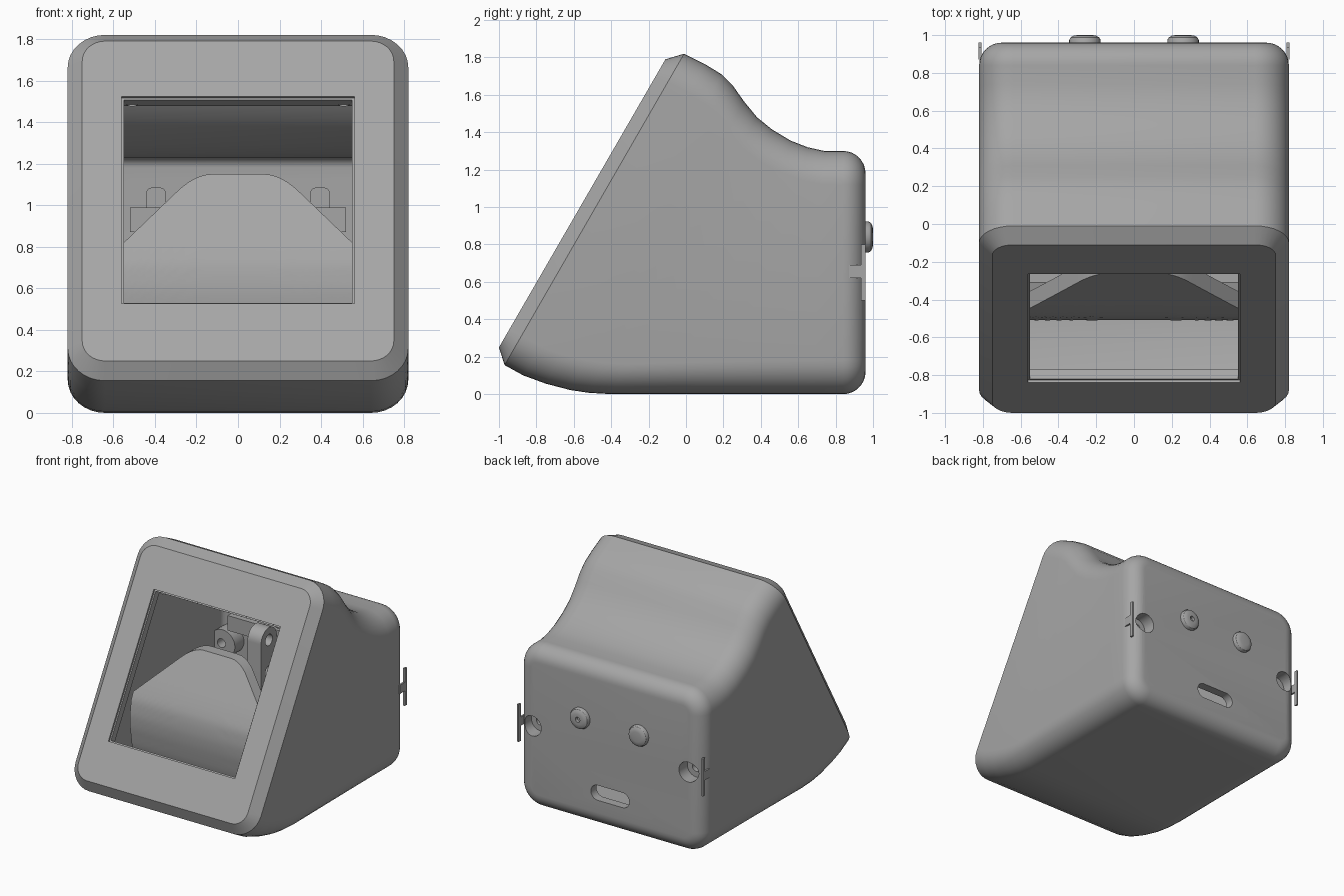
import bpy, bmesh, math
from mathutils import Vector, Matrix

if "Cube" in bpy.data.objects:
    bpy.data.objects.remove(bpy.data.objects["Cube"])

grey = bpy.data.materials.new("warm_grey")
grey.diffuse_color = (0.38, 0.38, 0.38, 1)
grey.use_nodes = True
grey.node_tree.nodes["Principled BSDF"].inputs["Base Color"].default_value = grey.diffuse_color
TILT = math.atan2(0.89, 1.54)      # lean of the front face


def finish(name, bm):
    bmesh.ops.recalc_face_normals(bm, faces=bm.faces[:])
    me = bpy.data.meshes.new(name)
    bm.to_mesh(me)
    bm.free()
    ob = bpy.data.objects.new(name, me)
    bpy.context.collection.objects.link(ob)
    me.materials.append(grey)
    return ob


def smooth(ob, angle=30):
    bpy.ops.object.select_all(action='DESELECT')
    ob.select_set(True)
    bpy.context.view_layer.objects.active = ob
    bpy.ops.object.shade_smooth_by_angle(angle=math.radians(angle))


def ring(bottom, top, half, r, inset=0.0, n=8):
    """Rounded rectangle spanning two (y, z) points and +-half in x."""
    b, t = Vector((0, *bottom)), Vector((0, *top))
    up = (t - b).normalized()
    mid, hz = (b + t) / 2, (t - b).length / 2 - inset
    hx, r = half - inset, max(r - inset, 0.02)
    pts = []
    for q, (sx, sz) in enumerate([(1, 1), (-1, 1), (-1, -1), (1, -1)]):
        for i in range(n + 1):
            a = math.pi / 2 * (q + i / n)
            pts.append(mid + Vector((sx * (hx - r) + r * math.cos(a), 0, 0))
                       + up * (sz * (hz - r) + r * math.sin(a)))
    return pts


def loft(name, rings):
    bm = bmesh.new()
    rows = [[bm.verts.new(p) for p in r] for r in rings]
    n = len(rows[0])
    for a, b in zip(rows, rows[1:]):
        for i in range(n):
            bm.faces.new((a[i], a[(i + 1) % n], b[(i + 1) % n], b[i]))
    bm.faces.new(rows[0])
    bm.faces.new(rows[-1])
    return finish(name, bm)


def box(name, loc, size, tilt=0.0):
    bm = bmesh.new()
    m = Matrix.Translation(loc) @ Matrix.Rotation(-tilt, 4, 'X') @ Matrix.Diagonal((*size, 1))
    bmesh.ops.create_cube(bm, size=1, matrix=m)
    return finish(name, bm)


def rod(name, loc, r, depth, axis='Y', r2=None):
    bm = bmesh.new()
    rot = Matrix.Rotation(math.pi / 2, 4, 'X' if axis == 'Y' else 'Y')
    bmesh.ops.create_cone(bm, cap_ends=True, segments=32, radius1=r, radius2=r2 or r,
                          depth=depth, matrix=Matrix.Translation(loc) @ rot)
    return finish(name, bm)


def combine(target, tool, op='DIFFERENCE'):
    tool.hide_render = True
    mod = target.modifiers.new("cut", 'BOOLEAN')
    mod.operation, mod.object, mod.solver = op, tool, 'EXACT'
    bpy.context.view_layer.objects.active = target
    bpy.ops.object.modifier_apply(modifier=mod.name)
    bpy.data.objects.remove(tool)


# Housing: rounded sections from the tilted front to the upright back
tops = [(-.01, 1.82), (.1, 1.765), (.19, 1.71), (.25, 1.65), (.31, 1.565), (.38, 1.48),
        (.46, 1.415), (.56, 1.355), (.65, 1.32), (.74, 1.30), (.84, 1.30)]
bottoms = [(-.97, .155), (-.87, .1), (-.75, .056), (-.62, .022), (-.52, .007), (-.4, 0),
           (-.1, 0), (.2, 0), (.45, 0), (.68, 0), (.84, 0)]
stations = list(zip(bottoms, tops))


def shell(inset, back_r):
    out = [ring(b, t, .82, .18, inset) for b, t in stations]
    for i in range(1, 9):
        a = math.pi / 2 * i / 8
        y = .84 + back_r * math.sin(a)
        out.append(ring((y, 0), (y, 1.3), .82, .18, inset + back_r * (1 - math.cos(a))))
    return out


front_ring = ring((-1, .25), (-.11, 1.79), .75, .11)
housing = loft("housing", [front_ring] + shell(0, .12))
combine(housing, loft("cavity", shell(.07, .05)))

# Screen opening with a narrow stepped lip
centre = Vector((0, -.552, 1.025))
combine(housing, box("opening", centre, (1.1, .3, 1.13), TILT))
combine(housing, box("lip", centre, (1.12, .03, 1.15), TILT))

# Back screw pockets with bosses
for s in (-1, 1):
    combine(housing, rod("boss", (s * .68, .84, .66), .11, .13), 'UNION')
    combine(housing, rod("pocket", (s * .69, .94, .66), .08, .17))
    combine(housing, rod("screw_hole", (s * .69, .8, .66), .035, .3))

# Cable slot in the back
slot = loft("slot", [ring((y, .22), (y, .34), .17, .0599) for y in (.8, 1.1)])
combine(housing, slot)
smooth(housing)

# Domed back buttons, one with a small dimple
for s in (-1, 1):
    rings = []
    for y, r in [(.93, .083), (.975, .083), (.988, .076), (.997, .06), (1.0, .04)]:
        rings.append([Vector((s * .26 + r * math.cos(a), y, .84 + r * math.sin(a)))
                      for a in [math.tau * i / 32 for i in range(32)]])
    button = loft("back_button", rings)
    if s > 0:
        combine(button, rod("dimple", (.26, 1.0, .84), .02, .05))
    smooth(button)

# Thin T-shaped clips at the rear corners
for s in (-1, 1):
    box("clip_bar", (s * .815, .948, .65), (.014, .026, .30))
    box("clip_stem", (s * .815, .907, .655), (.014, .07, .07))

# Curved inner tongue with a tapered top
curve = [(.07, -.40), (.2, -.44), (.35, -.485), (.5, -.507), (.6, -.51), (.72, -.493),
         (.83, -.44), (1.0, -.345), (1.15, -.26)]


def depth_at(z):
    for (z0, y0), (z1, y1) in zip(curve, curve[1:]):
        if z <= z1 + 1e-6:
            return y0 + (y1 - y0) * (z - z0) / (z1 - z0)
    return curve[-1][1]


def crest(x):
    x = abs(x)
    if x < .12:
        return 1.15
    if x < .3:                       # soft shoulder
        return 1.15 - .09 * ((x - .12) / .18) ** 2
    return 1.06 - (x - .3) * .96


bm = bmesh.new()
cols, rows, T = 40, 24, .09
grid = {}
for i in range(cols + 1):
    x = -.6 + 1.2 * i / cols
    for j in range(rows + 1):
        z = .07 + (crest(x) - .07) * j / rows
        for k in (0, 1):
            grid[i, j, k] = bm.verts.new((x, depth_at(z) + T * k, z))
for i in range(cols):
    for j in range(rows):
        for k in (0, 1):
            bm.faces.new([grid[a, b, k] for a, b in
                          ((i, j), (i + 1, j), (i + 1, j + 1), (i, j + 1))])
    for j in (0, rows):
        bm.faces.new([grid[i, j, 0], grid[i + 1, j, 0], grid[i + 1, j, 1], grid[i, j, 1]])
for j in range(rows):
    for i in (0, cols):
        bm.faces.new([grid[i, j, 0], grid[i, j + 1, 0], grid[i, j + 1, 1], grid[i, j, 1]])
smooth(finish("inner_tongue", bm), 40)

# Inner shelf with two rounded ears
box("inner_shelf", (0, .76, .93), (1.04, .3, .12))
for s in (-1, 1):
    ear = loft("shelf_ear", [ring((y, .9), (y, 1.085), .048, .03) for y in (.68, .8)])
    ear.location.x = s * .395
    smooth(ear)

# Upright hinge bracket behind the tongue
bracket = rod("hinge_bracket", (-.08, .42, 1.0), .1, .12, 'X')
combine(bracket, box("bracket_leg", (-.08, .42, .53), (.12, .2, .94)), 'UNION')
for z in (1.0, .75):
    combine(bracket, rod("bracket_hole", (-.08, .42, z), .045, .3, 'X'))
smooth(bracket)

# Screw bosses behind the top corners of the opening
for s in (-1, 1):
    smooth(rod("frame_boss", (s * .51, -.14, 1.52), .045, .16))
